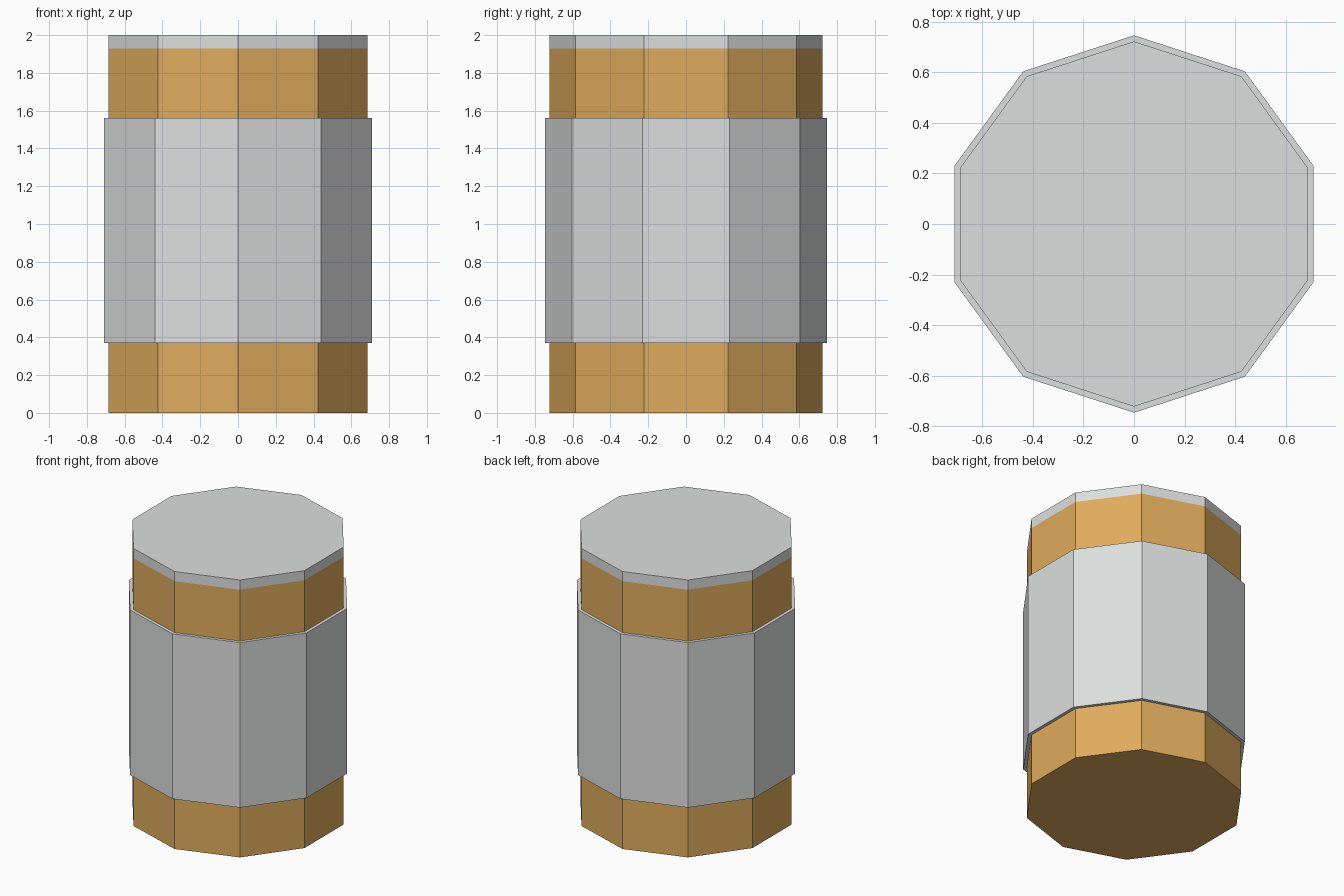
import bpy
import bmesh
from math import sin, cos, tau

cube = bpy.data.objects.get("Cube")
if cube:
    bpy.data.objects.remove(cube, do_unlink=True)

SIDES = 10


def material(name, rgb):
    mat = bpy.data.materials.new(name)
    mat.use_nodes = True
    mat.diffuse_color = (*rgb, 1)
    mat.node_tree.nodes["Principled BSDF"].inputs["Base Color"].default_value = (*rgb, 1)
    return mat


tan = material("warm tan", (0.74, 0.41, 0.11))
grey = material("pale grey", (0.72, 0.735, 0.73))


def prism(name, profile, mats, closed=False):
    """Sweep (radius, height) points around z with a corner facing front."""
    bm = bmesh.new()
    rings = [[bm.verts.new((r * sin(tau * i / SIDES), -r * cos(tau * i / SIDES), z))
              for i in range(SIDES)] for r, z in profile]
    pairs = list(zip(rings, rings[1:]))
    if closed:
        pairs.append((rings[-1], rings[0]))
    else:
        bm.faces.new(rings[0])
        bm.faces.new(rings[-1])
    for low, high in pairs:
        for i in range(SIDES):
            j = (i + 1) % SIDES
            bm.faces.new((low[i], low[j], high[j], high[i]))
    bmesh.ops.recalc_face_normals(bm, faces=bm.faces)
    mesh = bpy.data.meshes.new(name)
    bm.to_mesh(mesh)
    bm.free()
    for mat in mats:
        mesh.materials.append(mat)
    obj = bpy.data.objects.new(name, mesh)
    bpy.context.collection.objects.link(obj)
    return obj


# Core with a grey painted rim and top
RIM = 1.93
core = prism("core", [(0.722, 0), (0.722, RIM), (0.722, 2)], [tan, grey])
for face in core.data.polygons:
    face.material_index = int(face.center.z > RIM)

# Sleeve wrapped around the middle
prism("sleeve", [(0.72, 0.37), (0.746, 0.37), (0.746, 1.56), (0.72, 1.56)],
      [grey], closed=True)
